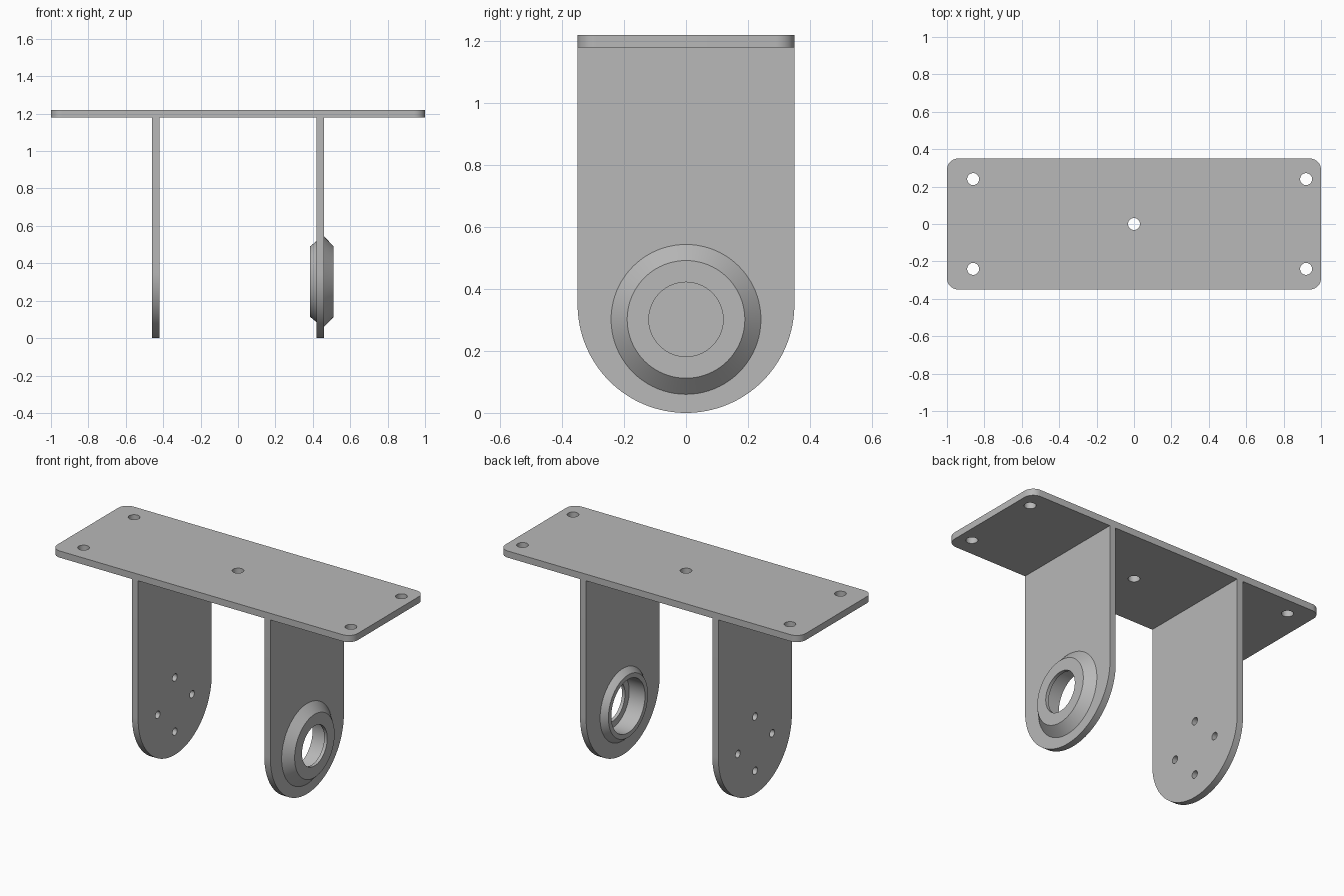
import bpy, bmesh
from math import cos, sin, pi, radians
from mathutils import Matrix, Vector

cube = bpy.data.objects.get("Cube")
if cube:
    bpy.data.objects.remove(cube, do_unlink=True)

GREY = (0.48, 0.48, 0.48, 1)
metal = bpy.data.materials.new("grey metal")
metal.use_nodes = True
metal.diffuse_color = GREY
metal.node_tree.nodes["Principled BSDF"].inputs["Base Color"].default_value = GREY

T = 0.04           # sheet thickness
W = 0.35           # half width of every sheet
TOP = 1.22         # overall height
AXIS = 0.302       # height of the pivot axis


def arc(cx, cy, r, start, end, n):
    return [(cx + r * cos(start + (end - start) * i / n),
             cy + r * sin(start + (end - start) * i / n)) for i in range(n + 1)]


def circle(cx, cy, r, n=40):
    return arc(cx, cy, r, 0, 2 * pi, n)[:-1]


def finish(name, bm):
    bmesh.ops.remove_doubles(bm, verts=bm.verts, dist=1e-5)
    bmesh.ops.recalc_face_normals(bm, faces=bm.faces)
    mesh = bpy.data.meshes.new(name)
    bm.to_mesh(mesh)
    bm.free()
    mesh.materials.append(metal)
    obj = bpy.data.objects.new(name, mesh)
    bpy.context.collection.objects.link(obj)
    bpy.ops.object.select_all(action="DESELECT")
    obj.select_set(True)
    bpy.context.view_layer.objects.active = obj
    bpy.ops.object.shade_smooth_by_angle(angle=radians(25))
    return obj


def sheet(name, outline, holes, matrix):
    """Flat sheet with holes, from a filled and extruded 2D outline."""
    curve = bpy.data.curves.new(name + " outline", "CURVE")
    curve.dimensions = "2D"
    curve.fill_mode = "BOTH"
    curve.extrude = T / 2
    for points in [outline] + holes:
        spline = curve.splines.new("POLY")
        spline.points.add(len(points) - 1)
        for p, (u, v) in zip(spline.points, points):
            p.co = (u, v, 0, 1)
        spline.use_cyclic_u = True
    helper = bpy.data.objects.new(name + " outline", curve)
    bpy.context.collection.objects.link(helper)
    bpy.context.view_layer.update()
    graph = bpy.context.evaluated_depsgraph_get()
    mesh = bpy.data.meshes.new_from_object(helper.evaluated_get(graph))
    bm = bmesh.new()
    bm.from_mesh(mesh)
    bm.transform(matrix)
    bpy.data.objects.remove(helper, do_unlink=True)
    bpy.data.curves.remove(curve)
    bpy.data.meshes.remove(mesh)
    return finish(name, bm)


# Mounting plate: rounded corners, four corner holes and a centre hole
R = 0.06
plate = []
for k, (sx, sy) in enumerate([(1, 1), (-1, 1), (-1, -1), (1, -1)]):
    plate += arc(sx * (1 - R), sy * (W - R), R, k * pi / 2, (k + 1) * pi / 2, 10)
plate_holes = [circle(x, y, 0.032) for x in (-0.86, 0.92) for y in (-0.24, 0.24)]
plate_holes.append(circle(0, 0, 0.032))
sheet("mounting_plate", plate, plate_holes, Matrix.Translation((0, 0, TOP - T / 2)))

# Two hanging legs with round lower ends
leg = [(W, TOP - T), (-W, TOP - T)] + arc(0, W, W, pi, 2 * pi, 64)
upright = Matrix(((0, 0, 1, 0), (1, 0, 0, 0), (0, 1, 0, 0), (0, 0, 0, 1)))
bolt_holes = [circle(x, y, 0.022, 24) for x, y in
              [(0.163 * cos(a * pi / 2), AXIS + 0.163 * sin(a * pi / 2)) for a in range(4)]]
sheet("right_leg", leg, bolt_holes, Matrix.Translation((-0.44, 0, 0)) @ upright)
sheet("left_leg", leg, [circle(0, AXIS, 0.18, 64)], Matrix.Translation((0.44, 0, 0)) @ upright)

# Bearing housing: tapered on both sides, stepped bore open to the inside
profile = [(0.46, 0.242), (0.51, 0.19), (0.51, 0.12), (0.49, 0.12),
           (0.49, 0.16), (0.385, 0.16), (0.385, 0.188), (0.42, 0.217)]
bm = bmesh.new()
verts = [bm.verts.new((x, 0, AXIS + r)) for x, r in profile]
edges = [bm.edges.new((a, b)) for a, b in zip(verts, verts[1:] + verts[:1])]
bmesh.ops.spin(bm, geom=verts + edges, cent=Vector((0, 0, AXIS)), axis=(1, 0, 0),
               angle=2 * pi, steps=80, use_merge=True)
finish("bearing_housing", bm)
